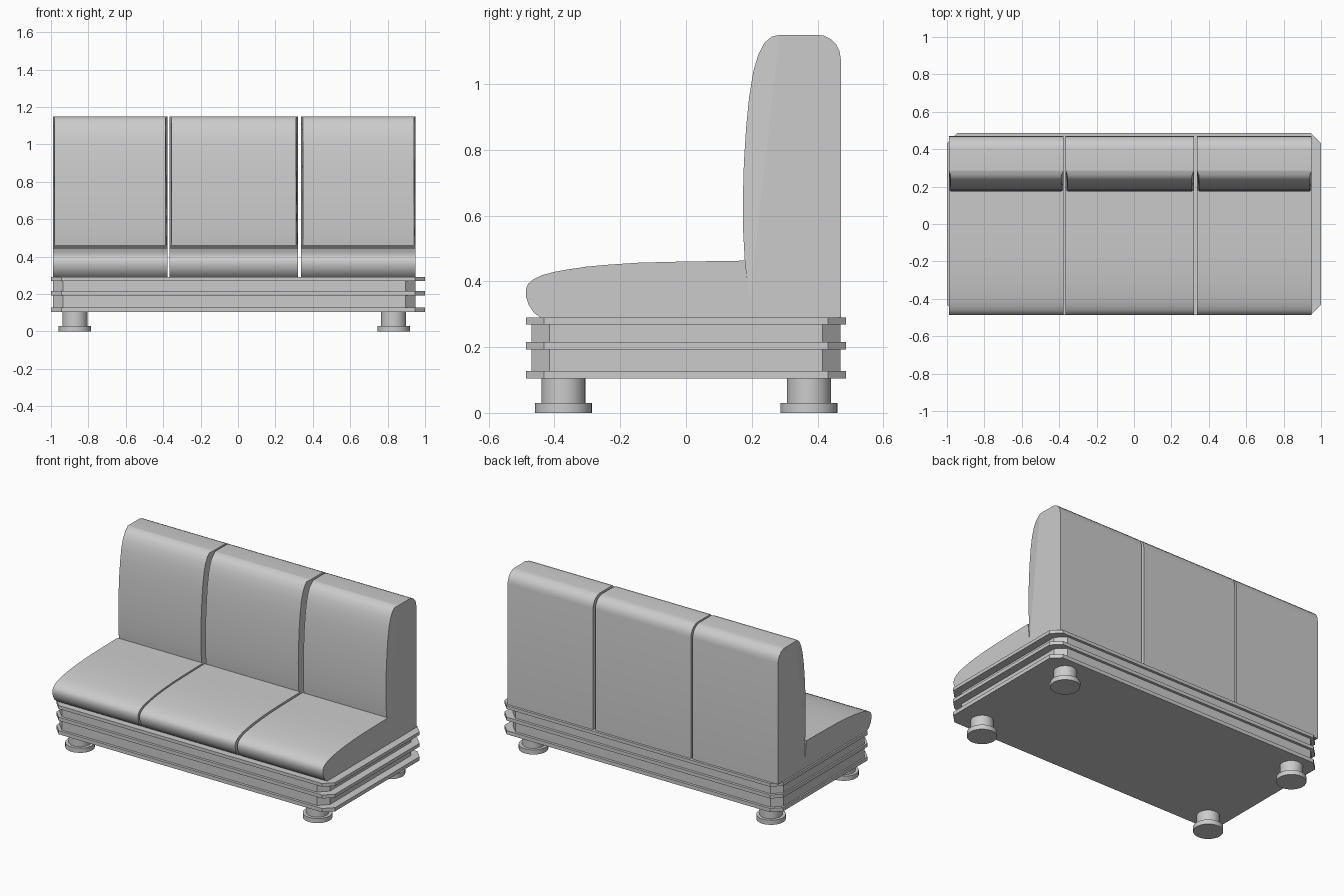
import bpy, bmesh, math

cube = bpy.data.objects.get("Cube")
if cube:
    bpy.data.objects.remove(cube, do_unlink=True)

grey = bpy.data.materials.new("plain grey")
grey.use_nodes = True
COLOUR = (0.6, 0.6, 0.6, 1)
grey.diffuse_color = COLOUR
grey.node_tree.nodes["Principled BSDF"].inputs["Base Color"].default_value = COLOUR


def finish(bm, name):
    bmesh.ops.recalc_face_normals(bm, faces=bm.faces)
    mesh = bpy.data.meshes.new(name)
    bm.to_mesh(mesh)
    bm.free()
    mesh.materials.append(grey)
    obj = bpy.data.objects.new(name, mesh)
    bpy.context.collection.objects.link(obj)
    return obj


def smooth(obj):
    bpy.ops.object.select_all(action='DESELECT')
    obj.select_set(True)
    bpy.context.view_layer.objects.active = obj
    bpy.ops.object.shade_smooth_by_angle(angle=math.radians(35))


def loft(bm, ring_a, ring_b):
    """Closed solid between two matching rings of points."""
    a = [bm.verts.new(p) for p in ring_a]
    b = [bm.verts.new(p) for p in ring_b]
    n = len(a)
    bm.faces.new(a)
    bm.faces.new(b[::-1])
    for i in range(n):
        bm.faces.new((a[i], b[i], b[(i + 1) % n], a[(i + 1) % n]))


def extrude_x(name, profile, x0, x1, inset=0):
    """Side profile drawn in y, z; all but its end points may be inset in x."""
    last = len(profile) - 1
    ins = [0 if i in (0, last) else inset for i in range(last + 1)]
    bm = bmesh.new()
    loft(bm, [(x0 + d, y, z) for d, (y, z) in zip(ins, profile)],
         [(x1 - d, y, z) for d, (y, z) in zip(ins, profile)])
    smooth(finish(bm, name))


def chamfered_slab(name, x0, x1, y, z0, z1, c):
    ring = [(x0 + c, -y), (x1 - c, -y), (x1, c - y), (x1, y - c),
            (x1 - c, y), (x0 + c, y), (x0, y - c), (x0, c - y)]
    bm = bmesh.new()
    loft(bm, [(px, py, z0) for px, py in ring], [(px, py, z1) for px, py in ring])
    finish(bm, name)


# Plinth with three projecting bands
chamfered_slab("plinth_core", -0.99, 0.95, 0.47, 0.105, 0.289, 0.055)
for name, z0, z1 in (("lower", 0.104, 0.128), ("middle", 0.193, 0.215), ("upper", 0.269, 0.29)):
    chamfered_slab(name + "_band", -1, 1, 0.487, z0, z1, 0.055)

# Feet: a column standing on a wider disc
for side, x in (("right", -0.872), ("left", 0.832)):
    for end, y in (("front", -0.373), ("back", 0.374)):
        for part, r, z0, z1 in (("column", 0.067, 0.03, 0.106), ("disc", 0.087, 0, 0.03)):
            bm = bmesh.new()
            ring = [(x + r * math.cos(i * math.tau / 32), y + r * math.sin(i * math.tau / 32))
                    for i in range(32)]
            loft(bm, [(*p, z0) for p in ring], [(*p, z1) for p in ring])
            smooth(finish(bm, f"{end}_{side}_foot_{part}"))

# Upholstery profiles
SEAT = [(0.194, 0.29), (-0.443, 0.29), (-0.464, 0.306), (-0.479, 0.33), (-0.487, 0.355),
        (-0.487, 0.376), (-0.48, 0.393), (-0.463, 0.407), (-0.437, 0.419), (-0.4, 0.429),
        (-0.355, 0.437), (-0.3, 0.445), (-0.233, 0.451), (-0.14, 0.457), (-0.02, 0.46),
        (0.18, 0.463), (0.194, 0.35)]
BACK = [(0.194, 0.29), (0.194, 0.35), (0.285, 1.15), (0.4, 1.15), (0.42, 1.147),
        (0.44, 1.137), (0.457, 1.12), (0.467, 1.1), (0.471, 1.075), (0.471, 0.29)]
PAD = [(0.194, 0.35), (0.179, 0.46), (0.174, 0.55), (0.173, 0.65), (0.176, 0.76),
       (0.183, 0.87), (0.192, 0.96), (0.205, 1.04), (0.22, 1.09), (0.238, 1.125),
       (0.26, 1.144), (0.285, 1.15)]

# Three sections side by side with narrow gaps
for name, x0, x1 in (("right", -0.99, -0.377), ("middle", -0.365, 0.321), ("left", 0.337, 0.95)):
    extrude_x(name + "_seat_cushion", SEAT, x0, x1)
    extrude_x(name + "_backrest", BACK, x0, x1)
    extrude_x(name + "_backrest_pad", PAD, x0, x1, inset=0.01)
